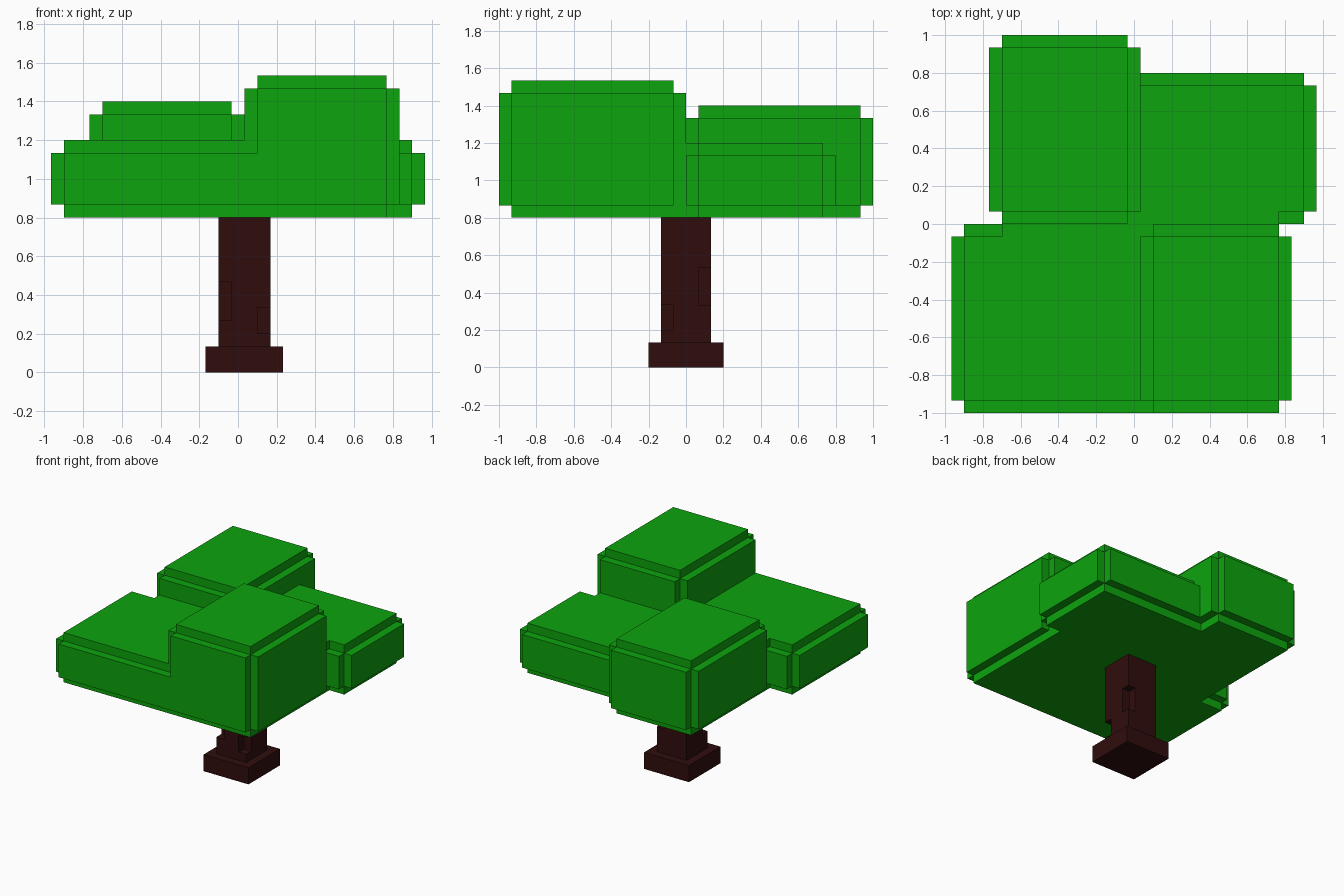
import bpy, bmesh
from itertools import product

if "Cube" in bpy.data.objects:
    bpy.data.objects.remove(bpy.data.objects["Cube"])

U = 1 / 15          # voxel size
X_OFFSET = U / 2    # voxel grid sits half a cell to the right


def cells(x0, x1, y0, y1, z0, z1):
    return set(product(range(x0, x1), range(y0, y1), range(z0, z1)))


def trimmed(x0, x1, y0, y1, z0, z1):
    """Block with one voxel stepped off along every edge."""
    return (cells(x0, x1, y0 + 1, y1 - 1, z0 + 1, z1 - 1)
            | cells(x0 + 1, x1 - 1, y0, y1, z0 + 1, z1 - 1)
            | cells(x0 + 1, x1 - 1, y0 + 1, y1 - 1, z0, z1))


def build(name, solid, color):
    """Skin the outer faces of a voxel set and merge the flat areas."""
    bm = bmesh.new()
    verts = {}

    def vert(p):
        if p not in verts:
            verts[p] = bm.verts.new((p[0] * U + X_OFFSET, p[1] * U, p[2] * U))
        return verts[p]

    for c in solid:
        for axis, side in product(range(3), (0, 1)):
            n = list(c)
            n[axis] += 2 * side - 1
            if tuple(n) in solid:
                continue
            a, b = (axis + 1) % 3, (axis + 2) % 3
            ring = []
            for da, db in ((0, 0), (1, 0), (1, 1), (0, 1)):
                p = list(c)
                p[axis] += side
                p[a] += da
                p[b] += db
                ring.append(vert(tuple(p)))
            bm.faces.new(ring if side else ring[::-1])
    bmesh.ops.dissolve_limit(bm, angle_limit=0.01, verts=bm.verts[:], edges=bm.edges[:])
    mesh = bpy.data.meshes.new(name)
    bm.to_mesh(mesh)
    bm.free()
    mat = bpy.data.materials.new(name + "_color")
    mat.diffuse_color = color
    mat.use_nodes = True
    mat.node_tree.nodes["Principled BSDF"].inputs["Base Color"].default_value = mat.diffuse_color
    mesh.materials.append(mat)
    bpy.context.collection.objects.link(bpy.data.objects.new(name, mesh))


# Foliage: four stepped clumps joined by a filler strip along the seam
foliage = (trimmed(-15, 5, -15, 0, 12, 18)      # front left, low
           | trimmed(0, 12, -15, 0, 12, 23)     # front right, tall
           | trimmed(-12, 0, 0, 15, 12, 21)     # back left, medium
           | trimmed(-5, 14, 0, 12, 12, 18)     # back right, low
           | cells(-11, 11, -1, 1, 12, 18))
build("foliage", foliage, (0.004, 0.37, 0.004, 1))

# Trunk with a wide foot and notches cut out of its corners
trunk = cells(-3, 3, -3, 3, 0, 2) | cells(-2, 2, -2, 2, 2, 12)
trunk -= cells(-2, -1, -2, -1, 4, 7)    # front left notch
trunk -= cells(1, 2, -2, -1, 3, 5)      # front right notch
trunk -= cells(1, 2, 1, 2, 5, 8)        # back right notch
build("trunk", trunk, (0.03, 0.004, 0.004, 1))
